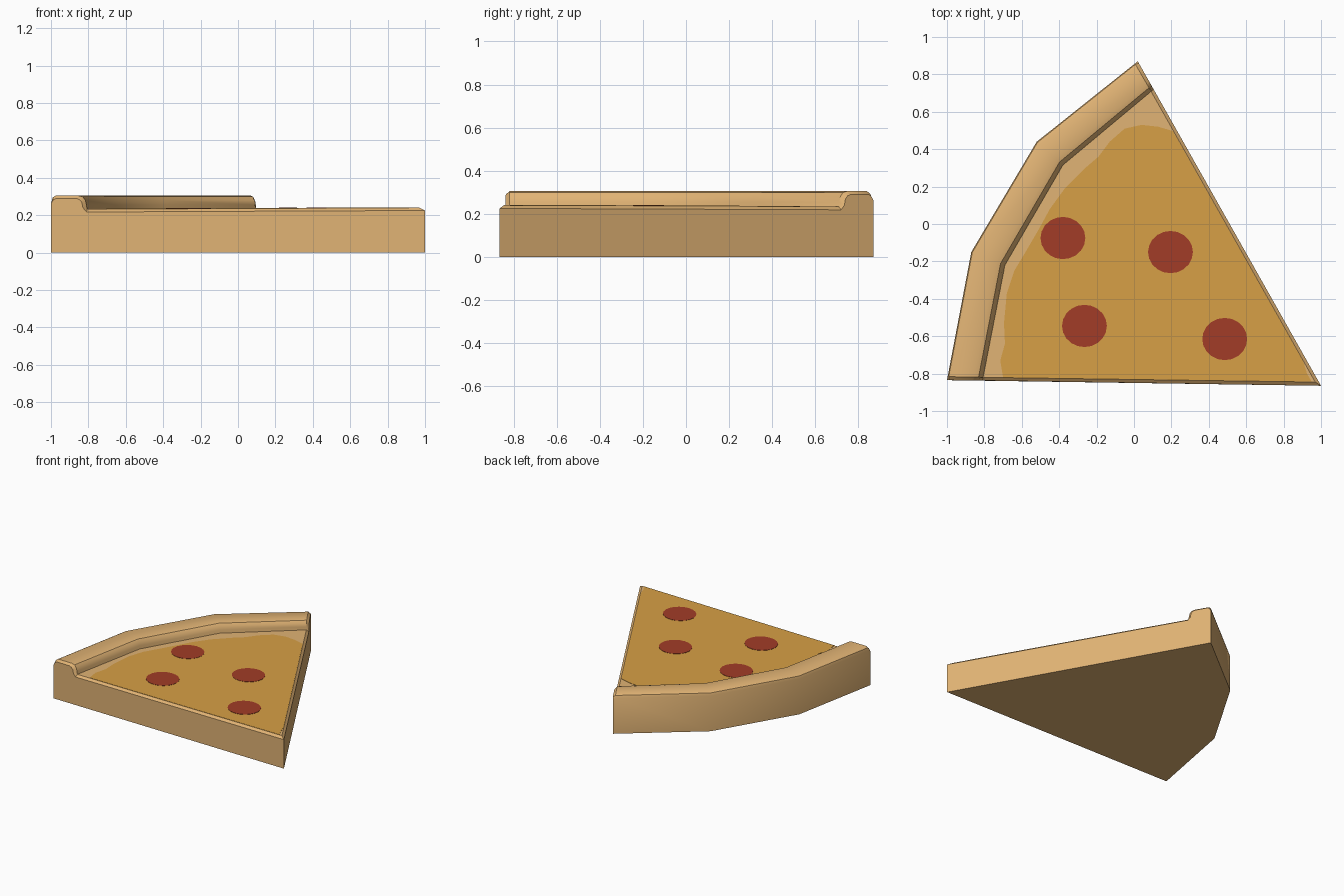
import bpy, bmesh, math
from mathutils import Vector

if "Cube" in bpy.data.objects:
    bpy.data.objects.remove(bpy.data.objects["Cube"])


def material(name, rgb):
    m = bpy.data.materials.new(name)
    m.diffuse_color = (*rgb, 1)
    m.use_nodes = True
    m.node_tree.nodes["Principled BSDF"].inputs["Base Color"].default_value = m.diffuse_color
    return m


CRUST = material("baked crust", (0.75, 0.45, 0.175))
CHEESE = material("golden cheese", (0.68, 0.35, 0.06))
PEPPERONI = material("red pepperoni", (0.36, 0.045, 0.02))


def top_z(x, y):
    """Gently tilted plane of the slice top."""
    return 0.2345 + 0.0045 * x - 0.0015 * y


def finish(bm, name, mat, angle):
    bmesh.ops.recalc_face_normals(bm, faces=bm.faces[:])
    me = bpy.data.meshes.new(name)
    bm.to_mesh(me)
    bm.free()
    me.materials.append(mat)
    ob = bpy.data.objects.new(name, me)
    bpy.context.collection.objects.link(ob)
    bpy.ops.object.select_all(action='DESELECT')
    ob.select_set(True)
    bpy.context.view_layer.objects.active = ob
    bpy.ops.object.shade_smooth_by_angle(angle=math.radians(angle))
    return ob


# Slice body: crust profile swept along the bent rim, closed to the tip
OUTER = [(-1, -0.835), (-0.87, -0.15), (-0.52, 0.44), (0.02, 0.87)]
INNER = [(-0.81, -0.837), (-0.69, -0.22), (-0.38, 0.315), (0.105, 0.72)]
TIP = (1.0, -0.865)
TIP_INSET = (0.969, -0.845)
BEVEL = 0.015
# (share of the crust width, height); height None means the slice top
PROFILE = [(0, 0), (0, 0.275), (0.03, 0.295), (0.12, 0.305), (0.74, 0.305),
           (0.87, 0.299), (0.95, 0.28), (0.98, 0.255), (1, None)]
CAP = [(0, 0), (0, 0.262), (0.07, 0.282), (0.15, 0.29), (0.71, 0.29),
       (0.8, 0.284), (0.87, 0.268), (0.9, 0.24), (1, None)]

outer = [Vector(p) for p in OUTER]
inner = [Vector(p) for p in INNER]
bm = bmesh.new()


def station(o, i, profile, drop=0.0):
    ring = []
    for t, z in profile:
        p = o.lerp(i, t)
        ring.append(bm.verts.new((p.x, p.y, top_z(p.x, p.y) - drop if z is None else z)))
    return ring


F = 0.028
rings = [station(outer[0], inner[0], CAP, BEVEL),
         station(outer[0].lerp(outer[1], F), inner[0].lerp(inner[1], F), PROFILE),
         station(outer[1], inner[1], PROFILE),
         station(outer[2], inner[2], PROFILE),
         station(outer[3].lerp(outer[2], F), inner[3].lerp(inner[2], F), PROFILE),
         station(outer[3], inner[3], CAP, BEVEL)]
for a, b in zip(rings, rings[1:]):
    for k in range(len(PROFILE) - 1):
        bm.faces.new((a[k], a[k + 1], b[k + 1], b[k]))

tip_bottom = bm.verts.new((*TIP, 0))
tip_edge = bm.verts.new((*TIP, top_z(*TIP) - BEVEL))
tip_top = bm.verts.new((*TIP_INSET, top_z(*TIP_INSET)))
bm.faces.new([r[0] for r in rings] + [tip_bottom])            # underside
bm.faces.new([r[-1] for r in rings[1:-1]] + [tip_top])        # slice top
for cap, near in ((rings[0], rings[1]), (rings[-1], rings[-2])):
    bm.faces.new(cap + [tip_edge, tip_bottom])                # cut side
    bm.faces.new((cap[-1], near[-1], tip_top, tip_edge))      # softened edge
finish(bm, "crust_and_dough", CRUST, 35)


# Toppings: thin plates lying on the slice top
def plate(name, points, lift, mat):
    bm = bmesh.new()
    top = [bm.verts.new((x, y, top_z(x, y) + lift)) for x, y in points]
    low = [bm.verts.new((x, y, top_z(x, y) - 0.002)) for x, y in points]
    bm.faces.new(top)
    for k in range(len(top)):
        n = (k + 1) % len(top)
        bm.faces.new((top[k], low[k], low[n], top[n]))
    bm.faces.new(low[::-1])
    return finish(bm, name, mat, 30)


plate("cheese", [(-0.70, -0.821), (-0.715, -0.73), (-0.69, -0.64), (-0.695, -0.53),
                 (-0.68, -0.37), (-0.64, -0.25), (-0.58, -0.15), (-0.51, -0.03),
                 (-0.45, 0.08), (-0.37, 0.19), (-0.26, 0.30), (-0.19, 0.36),
                 (-0.13, 0.44), (-0.05, 0.51), (0.04, 0.53), (0.13, 0.52),
                 (0.208, 0.497), (0.905, -0.735), (0.925, -0.80), (0.95, -0.843)],
      0.002, CHEESE)

for n, (cx, cy) in enumerate([(-0.38, -0.075), (0.195, -0.15),
                              (-0.265, -0.545), (0.485, -0.615)]):
    ring = [(cx + 0.12 * math.cos(a), cy + 0.113 * math.sin(a))
            for a in (math.tau * k / 20 for k in range(20))]
    plate(f"pepperoni_{n + 1}", ring, 0.004, PEPPERONI)
